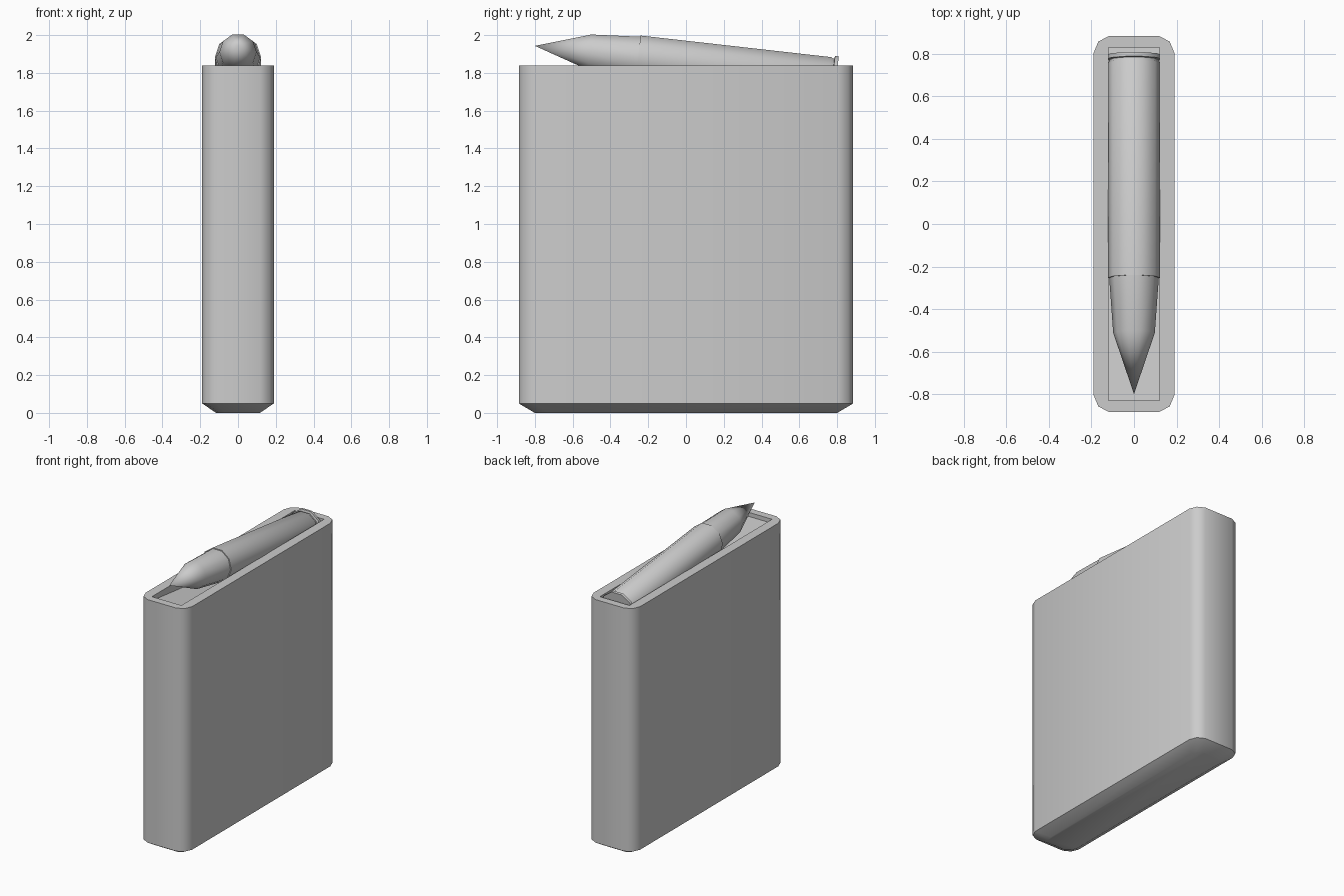
import bpy, bmesh, math
from mathutils import Matrix

if "Cube" in bpy.data.objects:
    bpy.data.objects.remove(bpy.data.objects["Cube"])


def loft(name, rings, angle, cap_last=True):
    """Skin a list of vertex rings (equal counts); a one-point first ring is a tip."""
    bm = bmesh.new()
    vr = [[bm.verts.new(p) for p in r] for r in rings]
    for a, b in zip(vr, vr[1:]):
        n = len(b)
        for i in range(n):
            j = (i + 1) % n
            if len(a) == 1:
                bm.faces.new((a[0], b[j], b[i]))
            else:
                bm.faces.new((a[i], a[j], b[j], b[i]))
    if len(vr[0]) > 2:
        bm.faces.new(vr[0])
    if cap_last:
        bm.faces.new(vr[-1])
    bmesh.ops.recalc_face_normals(bm, faces=bm.faces)
    me = bpy.data.meshes.new(name)
    bm.to_mesh(me)
    bm.free()
    ob = bpy.data.objects.new(name, me)
    bpy.context.collection.objects.link(ob)
    bpy.ops.object.select_all(action='DESELECT')
    ob.select_set(True)
    bpy.context.view_layer.objects.active = ob
    if angle:
        bpy.ops.object.shade_smooth_by_angle(angle=math.radians(angle))
    return ob


# magazine case: rounded outline with a tapered foot
corner = [(0.19, 0.805), (0.168, 0.858), (0.117, 0.885)]
outline = (corner + [(-x, y) for x, y in reversed(corner)]
           + [(-x, -y) for x, y in corner] + [(x, -y) for x, y in reversed(corner)])


def section(z, sx=1.0, sy=1.0):
    return [(x * sx, y * sy, z) for x, y in outline]


case = loft("magazine_case", [section(0, 0.61, 0.905), section(0.05), section(1.84)], 48)

# pocket with sloping floor that carries the round
side = [(-0.83, 1.81), (0.83, 1.63), (0.83, 2.1), (-0.83, 2.1)]
cutter = loft("pocket_cutter", [[(x, y, z) for y, z in side] for x in (-0.12, 0.12)], 0)
cutter.hide_render = True
cutter.hide_set(True)
cut = case.modifiers.new("pocket", 'BOOLEAN')
cut.operation = 'DIFFERENCE'
cut.solver = 'EXACT'
cut.object = cutter

# cartridge: ten-sided turned parts along a tilted axis, tip at the front
SIDES = 10
place = Matrix.Translation((0, -0.8, 1.943)) @ Matrix.Rotation(math.radians(-6.45), 4, 'X')


def turned(name, profile):
    rings = []
    for s, r in profile:
        if r == 0:
            rings.append([(0, s, 0)])
            continue
        angles = [2 * math.pi * (i + 0.5) / SIDES for i in range(SIDES)]
        rings.append([(r * math.sin(a), s, r * math.cos(a)) for a in angles])
    ob = loft(name, rings, 40)
    ob.data.transform(place)
    return ob


turned("bullet_tip", [(0, 0), (0.29, 0.098), (0.57, 0.118)])
turned("cartridge_shell", [(0.55, 0.123), (1.565, 0.123), (1.575, 0.116),
                           (1.583, 0.116), (1.585, 0.132), (1.605, 0.132)])
